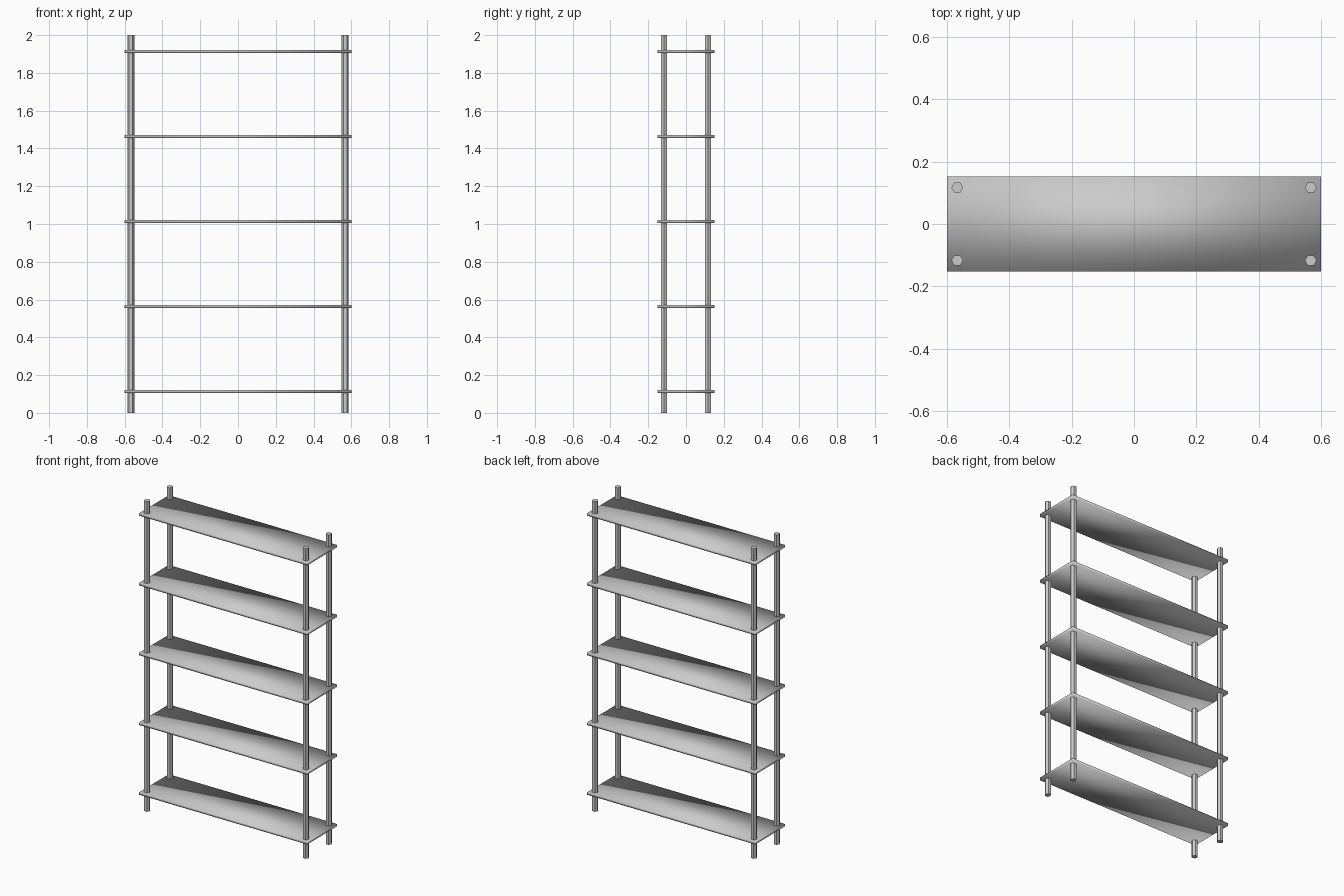
import bpy
import math

cube = bpy.data.objects.get("Cube")
if cube:
    bpy.data.objects.remove(cube, do_unlink=True)

GREY = (0.6, 0.6, 0.6, 1)
steel = bpy.data.materials.new("plain grey")
steel.use_nodes = True
steel.diffuse_color = GREY
steel.node_tree.nodes["Principled BSDF"].inputs["Base Color"].default_value = GREY


def finish(name):
    obj = bpy.context.object
    obj.name = obj.data.name = name
    obj.data.materials.append(steel)
    return obj


# Hexagonal corner posts, with a corner pointing along x
for side, x in (("right", -0.567), ("left", 0.567)):
    for end, y in (("front", -0.117), ("back", 0.117)):
        bpy.ops.mesh.primitive_cylinder_add(
            vertices=6, radius=0.019, depth=2, location=(x, y, 1),
            rotation=(0, 0, math.radians(30)))
        finish(f"{end}_{side}_post")

# Five evenly spaced shelf boards with softly shaded faces
for i in range(5):
    bpy.ops.mesh.primitive_cube_add(size=1, location=(0, 0, 0.114 + 0.45 * i))
    shelf = finish(f"shelf_{i + 1}")
    shelf.scale = (1.2, 0.304, 0.016)
    bpy.ops.object.transform_apply(location=False, rotation=False, scale=True)
    bpy.ops.object.shade_smooth()
